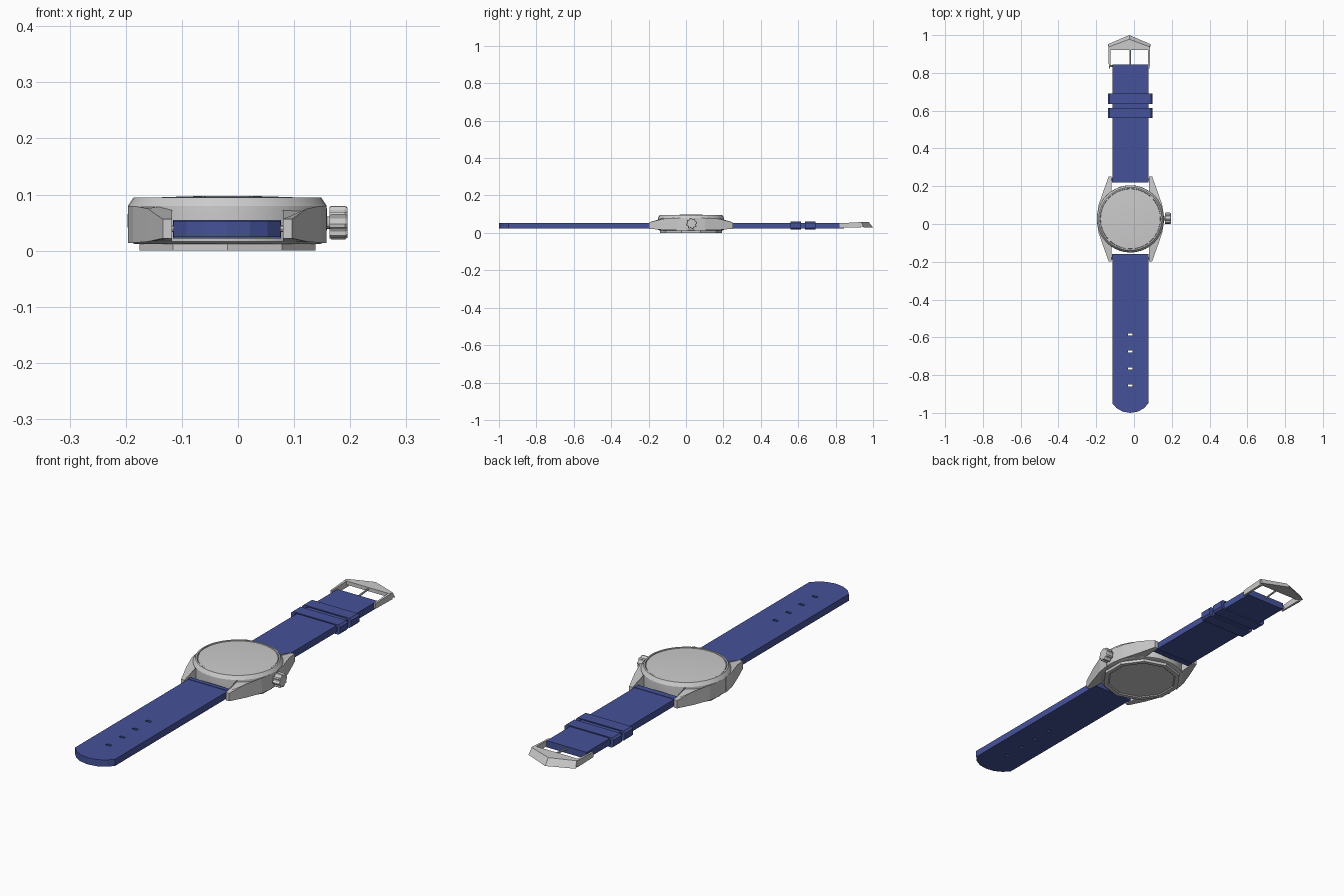
import bpy, bmesh, math
from mathutils import Vector

if "Cube" in bpy.data.objects:
    bpy.data.objects.remove(bpy.data.objects["Cube"])

CX, CY = -0.019, 0.027          # watch centre
blue = bpy.data.materials.new("blue_leather")
blue.diffuse_color = (0.06, 0.085, 0.32, 1)
blue.use_nodes = True
blue.node_tree.nodes["Principled BSDF"].inputs["Base Color"].default_value = blue.diffuse_color


def loft(name, loops, mat=None, wrap=False, smooth=False):
    """Bridge equal-length point loops; cap the ends unless wrapped."""
    bm = bmesh.new()
    rings = [[bm.verts.new(p) for p in loop] for loop in loops]
    n = len(rings[0])
    pairs = list(zip(rings, rings[1:])) + ([(rings[-1], rings[0])] if wrap else [])
    for a, b in pairs:
        for i in range(n):
            j = (i + 1) % n
            bm.faces.new((a[i], a[j], b[j], b[i]))
    if not wrap:
        bm.faces.new(rings[0])
        bm.faces.new(rings[-1])
    bmesh.ops.recalc_face_normals(bm, faces=bm.faces)
    me = bpy.data.meshes.new(name)
    bm.to_mesh(me)
    bm.free()
    ob = bpy.data.objects.new(name, me)
    bpy.context.collection.objects.link(ob)
    if mat:
        me.materials.append(mat)
    if smooth:
        bpy.ops.object.select_all(action='DESELECT')
        bpy.context.view_layer.objects.active = ob
        ob.select_set(True)
        bpy.ops.object.shade_smooth_by_angle(angle=math.radians(30))
    return ob


def ring(r, z, n, start=-math.pi / 2):
    return [(CX + r * math.cos(start + 2 * math.pi * i / n),
             CY + r * math.sin(start + 2 * math.pi * i / n), z) for i in range(n)]


def turned(name, profile, n, smooth=False):
    return loft(name, [ring(r, z, n) for r, z in profile], smooth=smooth)


def prism(name, plan, z0, z1, mat=None):
    return loft(name, [[(x, y, z) for x, y in plan] for z in (z0, z1)], mat)


def box(name, x0, x1, y0, y1, z0, z1, mat=None):
    return prism(name, [(x0, y0), (x1, y0), (x1, y1), (x0, y1)], z0, z1, mat)


def rod(name, a, b, r, n=8):
    a, b = Vector(a), Vector(b)
    q = (b - a).to_track_quat('Z', 'Y')
    circ = [q @ Vector((r * math.cos(2 * math.pi * i / n), r * math.sin(2 * math.pi * i / n), 0))
            for i in range(n)]
    return loft(name, [[p + c for c in circ] for p in (a, b)], smooth=True)


# Case, domed crystal and ten-sided back plate
turned("case_body", [(0.165, 0.012), (0.176, 0.016), (0.178, 0.05), (0.177, 0.08),
                     (0.167, 0.095), (0.161, 0.095), (0.160, 0.088)], 40, True)
turned("crystal", [(0.159, 0.088), (0.158, 0.093), (0.11, 0.0955), (0.06, 0.097),
                   (0.01, 0.0975)], 40, True)
turned("back_plate", [(0.165, 0.014), (0.165, 0.0), (0.147, 0.0), (0.142, 0.004)], 10)

# Four lugs: plan x, plan y, bottom z, top z
LUG = [(0.120, 0.02, 0.014, 0.080), (0.177, 0.02, 0.014, 0.080), (0.168, 0.075, 0.014, 0.080),
       (0.142, 0.15, 0.016, 0.075), (0.115, 0.225, 0.022, 0.056), (0.099, 0.225, 0.022, 0.056),
       (0.099, 0.15, 0.016, 0.079), (0.099, 0.10, 0.014, 0.082)]
for sx, side in ((-1, "left"), (1, "right")):
    for sy, end in ((-1, "front"), (1, "rear")):
        loft(f"lug_{end}_{side}", [[(CX + sx * p[0], CY + sy * p[1], p[k]) for p in LUG]
                                   for k in (2, 3)])

# Spring bars
for sy, end in ((-1, "front"), (1, "rear")):
    y = CY + sy * 0.208
    rod(f"spring_bar_{end}", (CX - 0.105, y, 0.039), (CX + 0.105, y, 0.039), 0.006)

# Fluted crown on a stem
def flute(x, s):
    pts = []
    for i in range(32):
        r = s * (0.030 if i % 4 < 2 else 0.025)
        a = 2 * math.pi * (i + 0.5) / 32
        pts.append((x, 0.03 + r * math.cos(a), 0.05 + r * math.sin(a)))
    return pts


loft("crown", [flute(0.163, 0.93), flute(0.166, 1), flute(0.191, 1), flute(0.195, 0.9)])
rod("crown_stem", (0.14, 0.03, 0.05), (0.166, 0.03, 0.05), 0.011, 12)

# Long strap with rounded end, slightly bevelled top edge and holes
X0, X1, Z0, Z1 = -0.115, 0.076, 0.024, 0.053
plan = [(X0, -0.162), (X0, -0.95), (-0.092, -0.975), (-0.060, -0.993), (-0.0195, -1.0),
        (0.021, -0.993), (0.053, -0.975), (X1, -0.95), (X1, -0.162)]
strap = prism("long_strap", plan, Z0, Z1, blue)
for i in range(4):
    y = -0.585 - 0.09 * i
    cut = box("hole_cutter", -0.031, -0.008, y - 0.006, y + 0.006, 0, 0.1, blue)
    cut.hide_render = True
    mod = strap.modifiers.new("hole", 'BOOLEAN')
    mod.operation, mod.object, mod.solver = 'DIFFERENCE', cut, 'EXACT'
    bpy.context.view_layer.objects.active = strap
    bpy.ops.object.modifier_apply(modifier=mod.name)
    bpy.data.objects.remove(cut)

# Buckle strap and folded strap ends around the bars
box("buckle_strap", X0, X1, 0.22, 0.845, Z0, Z1, blue)
box("strap_fold_front", X0 - 0.001, X1 + 0.001, -0.178, -0.160, Z0 - 0.002, Z1 + 0.002, blue)
box("strap_fold_rear", X0 - 0.001, X1 + 0.001, 0.219, 0.245, Z0 - 0.002, Z1 + 0.002, blue)

# Two keeper loops
def band(y, d):
    x0, x1, z0, z1, c = -0.138 + d, 0.097 - d, 0.019 + d * 0.3, 0.061 - d * 0.3, 0.008
    return [(x0 + c, y, z0), (x1 - c, y, z0), (x1, y, z0 + c), (x1, y, z1 - c),
            (x1 - c, y, z1), (x0 + c, y, z1), (x0, y, z1 - c), (x0, y, z0 + c)]


for name, y0, y1 in (("keeper_inner", 0.56, 0.614), ("keeper_outer", 0.636, 0.692)):
    loft(name, [band(y0, 0), band(y1, 0), band(y1, 0.015), band(y0, 0.015)], blue, wrap=True)

# Buckle: pointed front plate with sloped edge, two arms, bar and tongue
BX = -0.025
low = [(-0.108, 0.92), (0.108, 0.92), (0.113, 0.952), (0, 1.0), (-0.113, 0.952)]
top = [(-0.108, 0.92), (0.108, 0.92), (0.108, 0.938), (0, 0.978), (-0.108, 0.938)]
loft("buckle_plate", [[(BX + x, y, 0.029 + 0.012 * (y < 0.93)) for x, y in low],
                      [(BX + x, y, 0.057) for x, y in top]])
for s, side in ((-1, "left"), (1, "right")):
    loft(f"buckle_arm_{side}", [
        [(BX + s * x, y, z) for x, z in ((a, z0), (b, z0), (b, z1), (a, z1))]
        for y, a, b, z0, z1 in ((0.822, 0.101, 0.108, 0.029, 0.052),
                                (0.935, 0.099, 0.111, 0.029, 0.057))])
rod("buckle_bar", (BX - 0.105, 0.836, 0.039), (BX + 0.105, 0.836, 0.039), 0.006)
rod("buckle_tongue", (-0.02, 0.83, 0.042), (-0.02, 0.94, 0.052), 0.004)
